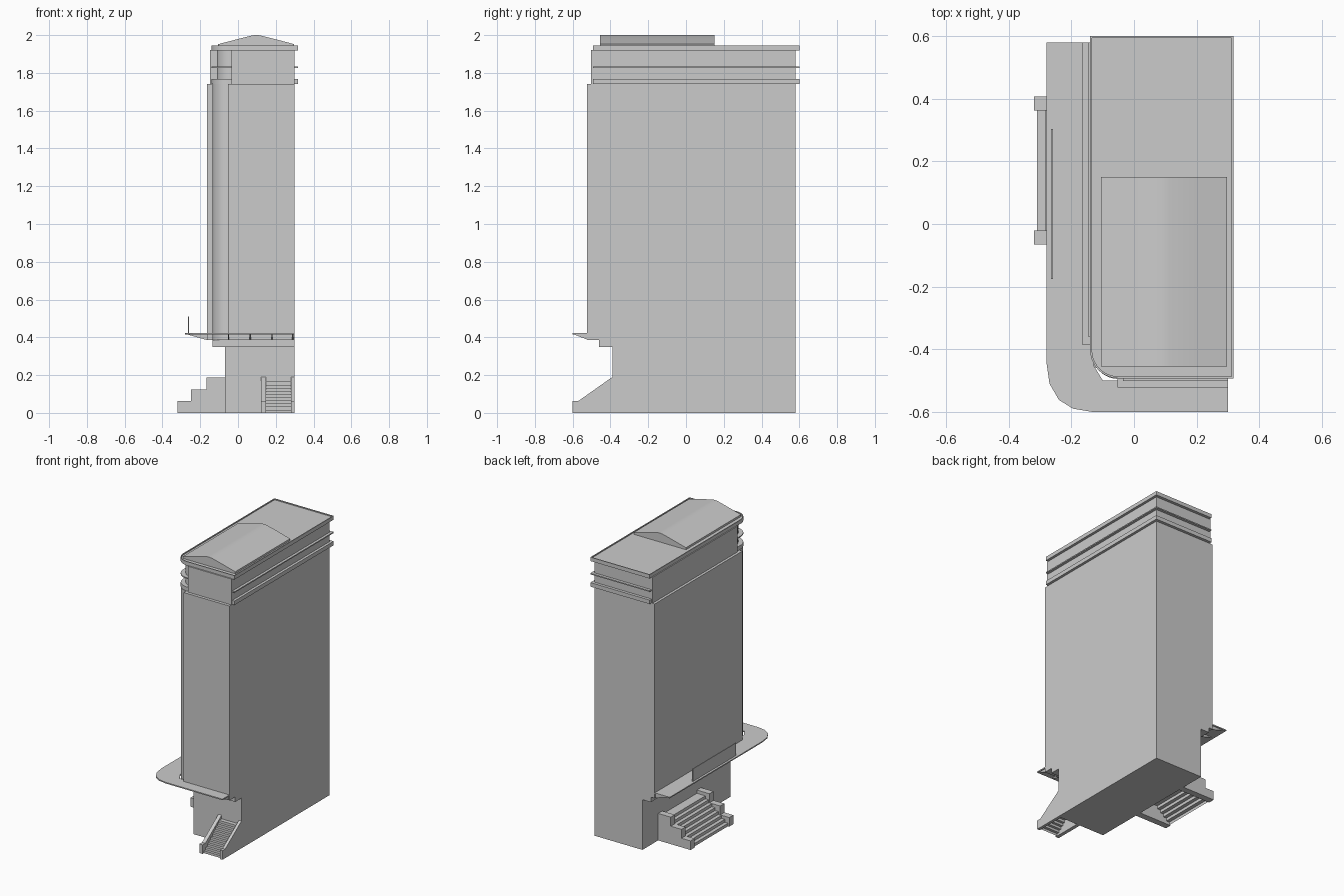
import bpy, bmesh, math

if "Cube" in bpy.data.objects:
    bpy.data.objects.remove(bpy.data.objects["Cube"])


def prism(name, pts, lo, hi, axis='z', smooth=False):
    """Extrude a closed 2D outline along an axis: z -> (x,y), y -> (x,z), x -> (y,z)."""
    put = {'z': lambda a, b, c: (a, b, c),
           'y': lambda a, b, c: (a, c, b),
           'x': lambda a, b, c: (c, a, b)}[axis]
    bm = bmesh.new()
    low = [bm.verts.new(put(a, b, lo)) for a, b in pts]
    top = [bm.verts.new(put(a, b, hi)) for a, b in pts]
    bm.faces.new(low)
    bm.faces.new(top)
    n = len(pts)
    for i in range(n):
        j = (i + 1) % n
        bm.faces.new((low[i], low[j], top[j], top[i]))
    return finish(name, bm, smooth)


def finish(name, bm, smooth=False):
    bmesh.ops.recalc_face_normals(bm, faces=bm.faces)
    me = bpy.data.meshes.new(name)
    bm.to_mesh(me)
    bm.free()
    ob = bpy.data.objects.new(name, me)
    bpy.context.collection.objects.link(ob)
    if smooth:
        bpy.ops.object.select_all(action='DESELECT')
        ob.select_set(True)
        bpy.context.view_layer.objects.active = ob
        bpy.ops.object.shade_smooth_by_angle(angle=math.radians(30))
    return ob


def box(name, x0, x1, y0, y1, z0, z1):
    return prism(name, [(x0, y0), (x1, y0), (x1, y1), (x0, y1)], z0, z1)


def rounded(x0, x1, y0, y1, r, seg=10):
    """Rectangle with the front left corner rounded."""
    arc = [(x0 + r - r * math.cos(t), y0 + r - r * math.sin(t))
           for t in (math.pi / 2 * i / seg for i in range(seg + 1))]
    return arc + [(x1, y0), (x1, y1), (x0, y1)]


def steps(name, start, end, height, n, w0, w1, axis, lead):
    """Open zigzag sheet of treads and risers, ending with a landing to 'lead'."""
    run, rise = (end - start) / n, height / n
    prof = []
    for i in range(n):
        prof += [(start + i * run, i * rise), (start + i * run, (i + 1) * rise)]
    prof.append((lead, height))
    put = (lambda p, w: (w, p[0], p[1])) if axis == 'y' else (lambda p, w: (p[0], w, p[1]))
    bm = bmesh.new()
    rows = [[bm.verts.new(put(p, w)) for p in prof] for w in (w0, w1)]
    for i in range(len(prof) - 1):
        bm.faces.new((rows[0][i], rows[0][i + 1], rows[1][i + 1], rows[1][i]))
    bm.normal_update()
    if sum(f.normal.z for f in bm.faces) < 0:
        bmesh.ops.reverse_faces(bm, faces=bm.faces)
    me = bpy.data.meshes.new(name)
    bm.to_mesh(me)
    bm.free()
    bpy.context.collection.objects.link(bpy.data.objects.new(name, me))


# Ground storey and the slab over it
box("base", -0.07, 0.30, -0.39, 0.58, 0, 0.35)
box("base_slab", -0.135, 0.30, -0.46, 0.58, 0.35, 0.385)

# Main tower: rounded core with flat side and front facades
prism("tower_core", rounded(-0.135, 0.299, -0.495, 0.579, 0.085), 0.385, 1.74, smooth=True)
box("side_facade", -0.165, 0.30, -0.387, 0.58, 0.385, 1.74)
box("front_facade", -0.053, 0.30, -0.523, -0.38, 0.385, 1.74)

# Upper storeys: set-back core, flat facades and overhanging ledges
prism("upper_core", rounded(-0.112, 0.30, -0.47, 0.58, 0.078), 1.74, 1.92, smooth=True)
box("upper_side_facade", -0.147, -0.10, -0.36, 0.58, 1.74, 1.92)
box("upper_front_facade", -0.035, 0.30, -0.502, -0.40, 1.74, 1.92)
for name, z0, z1 in (("lower_ledge", 1.74, 1.768), ("middle_ledge", 1.825, 1.833),
                     ("roof_slab", 1.918, 1.938)):
    prism(name, rounded(-0.14, 0.318, -0.493, 0.60, 0.09), z0, z1, smooth=True)

# Low rim around the roof
bm = bmesh.new()
outer = rounded(-0.14, 0.318, -0.493, 0.60, 0.09)
inner = rounded(-0.134, 0.312, -0.487, 0.594, 0.084)
rings = [[bm.verts.new((x, y, z)) for x, y in o]
         for o, z in ((outer, 1.938), (outer, 1.945), (inner, 1.945), (inner, 1.938))]
for a in range(4):
    p, q = rings[a], rings[(a + 1) % 4]
    for i in range(len(p)):
        j = (i + 1) % len(p)
        bm.faces.new((p[i], p[j], q[j], q[i]))
finish("roof_rim", bm, True)

# Shallow pitched rooftop house
prism("roof_house", [(-0.105, 1.935), (0.297, 1.935), (0.297, 1.952), (0.20, 1.978),
                     (0.115, 1.999), (0.096, 2.0), (0.077, 1.999), (-0.005, 1.978),
                     (-0.105, 1.952)], -0.455, 0.15, 'y', True)

# Canopy wrapping the left and front sides
prism("canopy", [(-0.28, 0.58), (-0.28, -0.44), (-0.27, -0.51), (-0.24, -0.562),
                 (-0.195, -0.59), (-0.135, -0.60), (0.30, -0.60), (0.30, -0.50),
                 (-0.10, -0.50), (-0.13, -0.45), (-0.13, 0.58)], 0.415, 0.423)

# Triangular canopy brackets
for i, x in enumerate((-0.05, 0.065, 0.18, 0.29)):
    prism(f"front_bracket_{i}", [(-0.595, 0.416), (-0.50, 0.416), (-0.50, 0.385),
                                 (-0.52, 0.387)], x - 0.003, x + 0.003, 'x')
for i in range(9):
    y = -0.35 + i * 0.115
    prism(f"side_bracket_{i}", [(-0.27, 0.416), (-0.15, 0.416), (-0.15, 0.385),
                                (-0.17, 0.387)], y - 0.003, y + 0.003, 'y')

# Blank panel standing on the canopy
box("canopy_panel", -0.265, -0.259, -0.175, 0.303, 0.42, 0.51)

# Front stair with sloping side walls
for name, x0, x1 in (("front_stair_wall_left", 0.122, 0.147),
                     ("front_stair_wall_right", 0.28, 0.30)):
    prism(name, [(-0.60, 0), (-0.60, 0.063), (-0.57, 0.063), (-0.39, 0.19), (-0.385, 0.19),
                 (-0.385, 0)], x0, x1, 'x')
steps("front_steps", -0.585, -0.40, 0.165, 10, 0.147, 0.28, 'y', -0.39)

# Side stair with stepped side walls
for name, y0, y1 in (("side_stair_wall_front", -0.065, -0.02),
                     ("side_stair_wall_back", 0.362, 0.407)):
    prism(name, [(-0.32, 0), (-0.32, 0.063), (-0.25, 0.063), (-0.25, 0.125), (-0.167, 0.125),
                 (-0.167, 0.188), (-0.065, 0.188), (-0.065, 0)], y0, y1, 'y')
steps("side_steps", -0.31, -0.11, 0.165, 8, -0.02, 0.362, 'x', -0.07)
